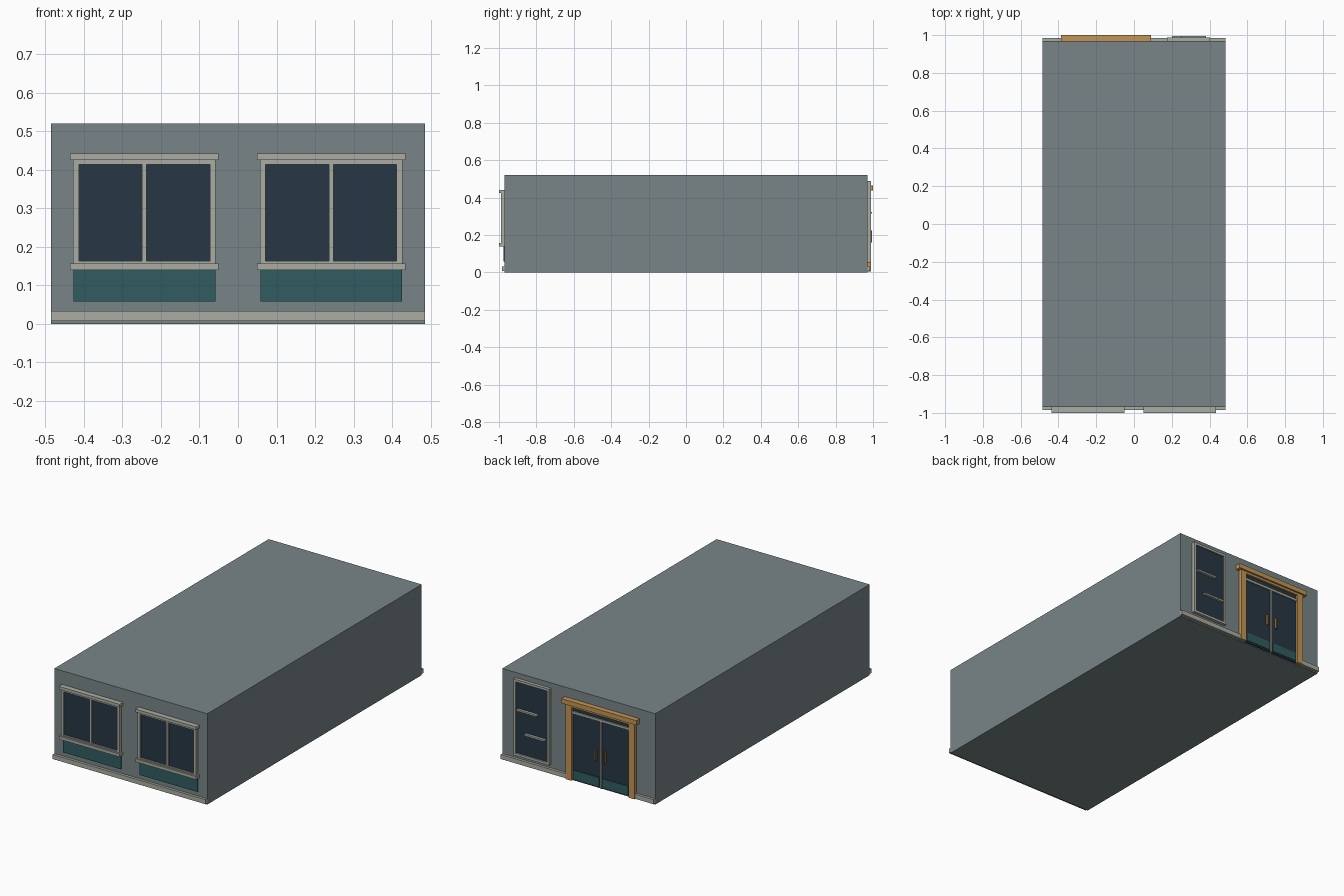
import bpy, bmesh

if "Cube" in bpy.data.objects:
    bpy.data.objects.remove(bpy.data.objects["Cube"])


def material(name, rgb):
    m = bpy.data.materials.new(name)
    m.diffuse_color = (*rgb, 1)
    m.use_nodes = True
    m.node_tree.nodes["Principled BSDF"].inputs["Base Color"].default_value = m.diffuse_color
    return m


WALL = material("wall_grey", (0.19, 0.235, 0.245))
TRIM = material("pale_trim", (0.41, 0.42, 0.36))
GLASS = material("dark_glass", (0.02, 0.038, 0.058))
TEAL = material("teal_panel", (0.03, 0.107, 0.117))
WOOD = material("warm_wood", (0.55, 0.30, 0.09))
BRONZE = material("bronze", (0.25, 0.13, 0.05))


def box(name, x, y, z, mat):
    """Box from (min, max) ranges on each axis."""
    bm = bmesh.new()
    bmesh.ops.create_cube(bm, size=1)
    for v in bm.verts:
        v.co = [r[0] if c < 0 else r[1] for c, r in zip(v.co, (x, y, z))]
    me = bpy.data.meshes.new(name)
    bm.to_mesh(me)
    bm.free()
    me.materials.append(mat)
    ob = bpy.data.objects.new(name, me)
    bpy.context.collection.objects.link(ob)
    return ob


def frame(name, x, y, z, w, mat):
    """Four bars around a rectangular opening."""
    box(name + "_side_a", (x[0], x[0] + w), y, z, mat)
    box(name + "_side_b", (x[1] - w, x[1]), y, z, mat)
    inner = (x[0] + w, x[1] - w)
    box(name + "_bottom", inner, y, (z[0], z[0] + w), mat)
    box(name + "_top", inner, y, (z[1] - w, z[1]), mat)


F, B = -0.97, 0.97  # front and back wall planes

# Main block and front plinth
box("building_body", (-0.485, 0.485), (F, B), (0, 0.52), WALL)
box("front_plinth", (-0.485, 0.485), (-0.985, F), (0.007, 0.033), TRIM)

# Two front windows with sill, lintel and panel below
for side, cx in (("left", -0.243), ("right", 0.242)):
    n = side + "_window"
    box(n + "_glass", (cx - 0.17, cx + 0.17), (-0.98, F), (0.155, 0.415), GLASS)
    frame(n + "_frame", (cx - 0.185, cx + 0.185), (-0.99, F), (0.148, 0.428), 0.015, TRIM)
    box(n + "_mullion", (cx - 0.006, cx + 0.006), (-0.988, F), (0.157, 0.415), TRIM)
    for part, z in (("sill", (0.14, 0.157)), ("lintel", (0.425, 0.442))):
        box(f"{n}_{part}", (cx - 0.193, cx + 0.193), (-1.0, F), z, TRIM)
    box(n + "_panel", (cx - 0.184, cx + 0.184), (-0.976, F), (0.058, 0.14), TEAL)

# Back plinth, broken at the doorway
box("back_plinth_a", (0.07, 0.485), (B, 0.985), (0.007, 0.033), TRIM)
box("back_plinth_b", (-0.485, -0.365), (B, 0.985), (0.007, 0.033), TRIM)

# Tall back window with two display shelves
box("back_window_glass", (0.19, 0.39), (B, 0.98), (0.065, 0.48), GLASS)
frame("back_window_frame", (0.176, 0.402), (B, 0.988), (0.053, 0.49), 0.014, TRIM)
box("upper_shelf", (0.25, 0.38), (B, 0.995), (0.314, 0.324), TRIM)
box("lower_shelf", (0.20, 0.33), (B, 0.995), (0.185, 0.195), TRIM)

# Double entrance door
D = -0.1475
box("door_glass", (D - 0.18, D + 0.18), (B, 0.978), (0.005, 0.44), GLASS)
box("door_transom_bar", (D - 0.18, D + 0.18), (B, 0.985), (0.388, 0.402), TRIM)
box("door_centre_stile", (D - 0.005, D + 0.005), (B, 0.984), (0.005, 0.388), TRIM)
for side, s in (("left", 1), ("right", -1)):
    def span(a, b):
        return tuple(sorted((D + s * a, D + s * b)))
    box(side + "_door_jamb", span(0.18, 0.218), (B, 0.99), (0.005, 0.44), WOOD)
    box(side + "_door_kick_panel", span(0.012, 0.172), (B, 0.982), (0.015, 0.065), TEAL)
    box(side + "_door_handle", span(0.026, 0.034), (B, 0.995), (0.16, 0.225), BRONZE)

# Stepped wooden lintel
box("door_lintel", (D - 0.218, D + 0.218), (B, 0.99), (0.425, 0.44), WOOD)
box("door_lintel_cap", (D - 0.238, D + 0.238), (B, 1.0), (0.438, 0.465), WOOD)
